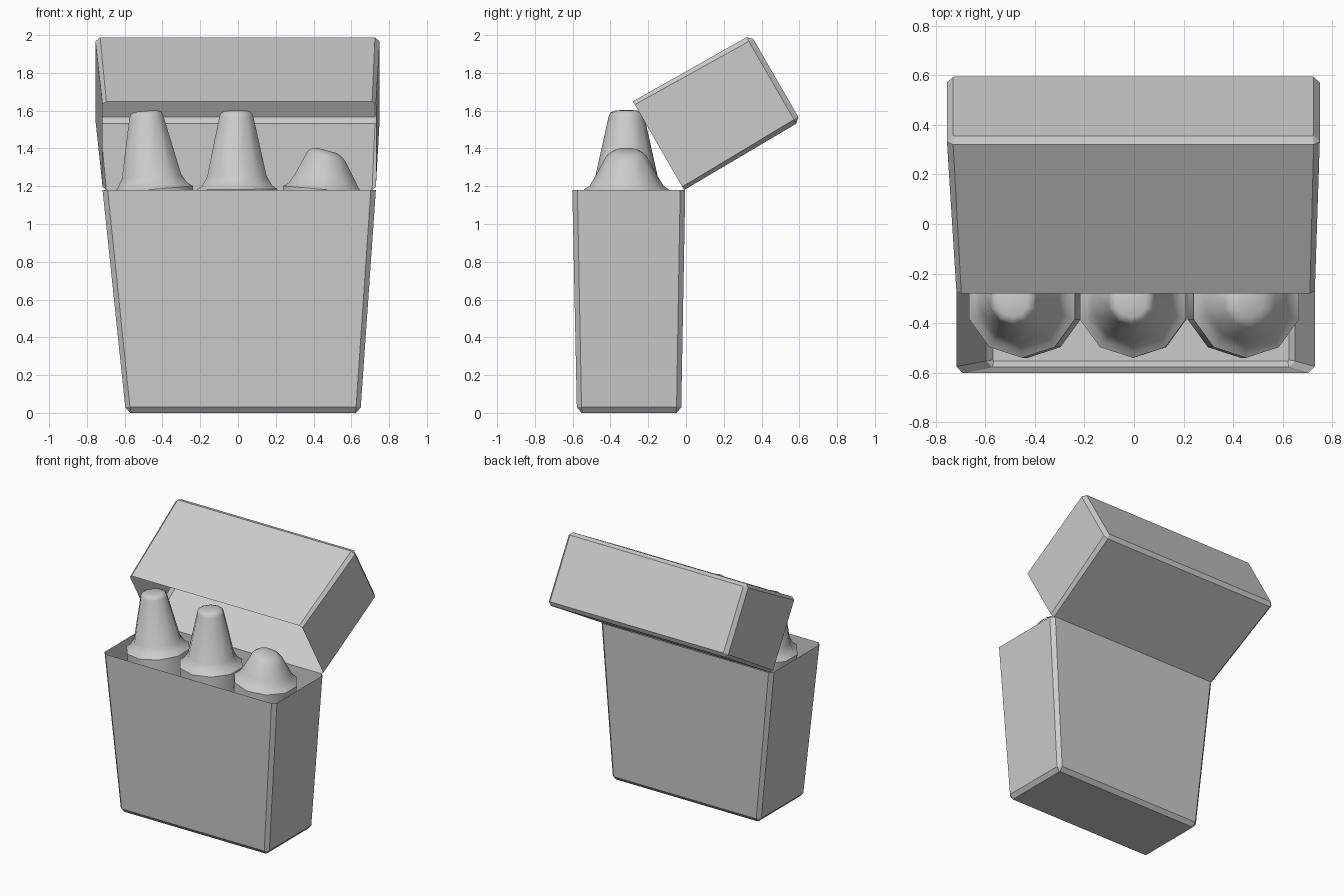
import bpy, bmesh, math
from mathutils import Matrix, Vector

if "Cube" in bpy.data.objects:
    bpy.data.objects.remove(bpy.data.objects["Cube"])


def loft(name, rings, cap_start=True, cap_end=False):
    """Skin a list of equal-length point rings into one mesh object."""
    bm = bmesh.new()
    loops = [[bm.verts.new(p) for p in ring] for ring in rings]
    for a, b in zip(loops, loops[1:]):
        for i in range(len(a)):
            j = (i + 1) % len(a)
            bm.faces.new((a[i], a[j], b[j], b[i]))
    if cap_start:
        bm.faces.new(loops[0][::-1])
    if cap_end:
        bm.faces.new(loops[-1])
    bmesh.ops.recalc_face_normals(bm, faces=bm.faces)
    mesh = bpy.data.meshes.new(name)
    bm.to_mesh(mesh)
    bm.free()
    obj = bpy.data.objects.new(name, mesh)
    bpy.context.collection.objects.link(obj)
    return obj


def chamfered(x0, x1, y0, y1, z, c):
    """Rectangle with its four corners cut by c."""
    return [(x0 + c, y0, z), (x1 - c, y0, z), (x1, y0 + c, z), (x1, y1 - c, z),
            (x1 - c, y1, z), (x0 + c, y1, z), (x0, y1 - c, z), (x0, y0 + c, z)]


# Open carton, flaring toward the top
loft("carton_body", [
    chamfered(-0.57, 0.625, -0.553, -0.05, 0.0, 0.004),
    chamfered(-0.597, 0.65, -0.578, -0.025, 0.03, 0.025),
    chamfered(-0.717, 0.73, -0.602, -0.004, 1.18, 0.027)])

# Hinged lid, modelled closed end first and tipped back about the rear edge
lid = loft("carton_lid", [
    chamfered(-0.73, 0.725, -0.51, -0.032, 0.717, 0.004),
    chamfered(-0.755, 0.75, -0.535, -0.007, 0.69, 0.025),
    chamfered(-0.717, 0.73, -0.542, 0.0, 0.0, 0.02)])
lid.data.transform(Matrix.Translation((0, -0.01, 1.18))
                   @ Matrix.Rotation(math.radians(-60), 4, 'X'))


def crayon(name, x, lean, profile):
    """Ten-sided stick; each profile row is radius, height, sideways slant."""
    rings = []
    for r, z, slant in profile:
        ring = []
        for i in range(10):
            a = -math.pi / 2 + i * math.tau / 10
            px = r * math.cos(a)
            ring.append((px, r * math.sin(a), z + slant * px))
        rings.append(ring)
    obj = loft(name, rings, True, True)
    obj.data.transform(Matrix.Translation((x, -0.315, 1.183))
                       @ Matrix.Rotation(math.radians(lean), 4, 'Y'))
    bpy.ops.object.select_all(action='DESELECT')
    obj.select_set(True)
    bpy.context.view_layer.objects.active = obj
    bpy.ops.object.shade_smooth_by_angle(angle=math.radians(50))


# Crayons: two sharp ones and one worn down at an angle
base = [(0.225, -0.27, 0), (0.225, 0.0, 0), (0.195, 0.02, 0), (0.165, 0.07, 0)]
sharp = base + [(0.095, 0.385, 0), (0.085, 0.407, 0), (0.06, 0.417, 0)]
worn = base + [(0.107, 0.178, -0.18), (0.085, 0.195, -0.18), (0.055, 0.207, -0.18)]
crayon("crayon_left", -0.452, -5, sharp)
crayon("crayon_middle", -0.005, -0.6, sharp)
crayon("crayon_worn", 0.453, 5, worn)
